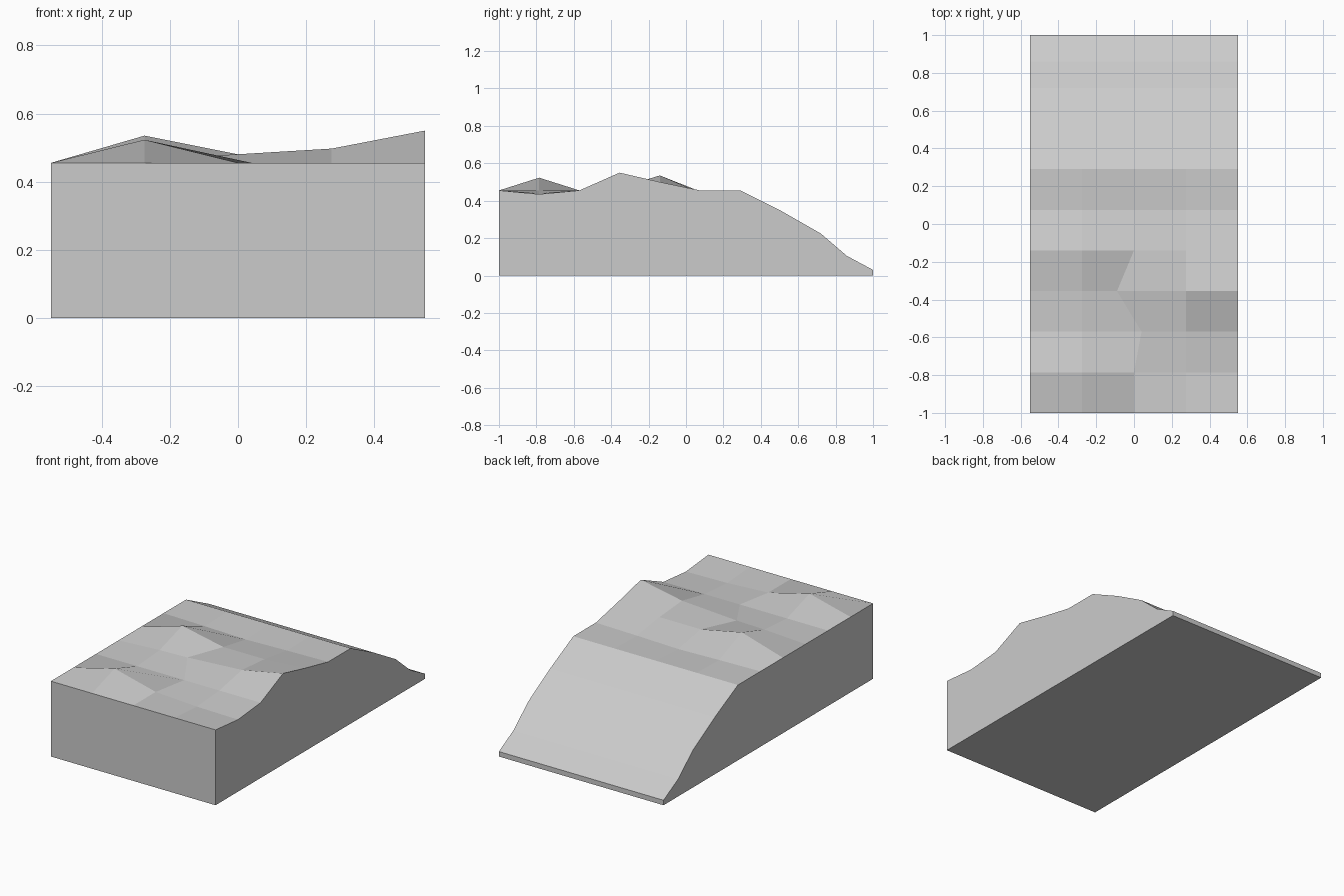
import bpy
import bmesh

default_cube = bpy.data.objects.get("Cube")
if default_cube:
    bpy.data.objects.remove(default_cube, do_unlink=True)

# Single plain colour
grey = bpy.data.materials.new("plain grey")
grey.use_nodes = True
colour = (0.6, 0.6, 0.6, 1)
grey.diffuse_color = colour
grey.node_tree.nodes["Principled BSDF"].inputs["Base Color"].default_value = colour

# Slope profile from front to back: (y, z)
HALF_WIDTH = 0.55
COLUMNS = 5
LEVEL = 0.455
profile = [(-1 + 0.215 * step, LEVEL) for step in range(7)]
profile += [(0.51, 0.345), (0.72, 0.225), (0.86, 0.105), (1, 0.03)]

# Bumps and dips: (column, row) -> height change
bumps = {
    (1, 1): 0.068, (3, 1): -0.015, (4, 1): -0.02,
    (1, 3): 0.015, (2, 3): 0.02, (3, 3): 0.042, (4, 3): 0.095,
    (1, 4): 0.08, (2, 4): 0.025, (3, 4): 0.025, (4, 4): 0.045,
    (1, 5): -0.005, (2, 5): -0.012, (3, 5): -0.005,
}
# Sideways shifts along the middle line
shifts = {(2, 2): 0.04, (2, 3): -0.09}

bm = bmesh.new()


def terrain_vertex(column, row):
    y, z = profile[row]
    x = HALF_WIDTH * (2 * column / (COLUMNS - 1) - 1)
    key = (column, row)
    return bm.verts.new((x + shifts.get(key, 0), y, z + bumps.get(key, 0)))


# Faceted top surface
rows = len(profile)
grid = [[terrain_vertex(c, r) for c in range(COLUMNS)] for r in range(rows)]
for near, far in zip(grid, grid[1:]):
    for c in range(COLUMNS - 1):
        bm.faces.new((near[c], near[c + 1], far[c + 1], far[c]))

# Flat walls down to the floor, and the underside
left_edge = [line[-1] for line in grid]
right_edge = [line[0] for line in grid]
corners = {}
for edge in (left_edge, right_edge):
    for vert in (edge[0], edge[-1]):
        corners[vert] = bm.verts.new((vert.co.x, vert.co.y, 0))
for edge in (left_edge, right_edge, grid[0], grid[-1]):
    bm.faces.new(edge + [corners[edge[-1]], corners[edge[0]]])
bm.faces.new((corners[grid[0][0]], corners[grid[-1][0]],
              corners[grid[-1][-1]], corners[grid[0][-1]]))
bmesh.ops.recalc_face_normals(bm, faces=bm.faces)

mesh = bpy.data.meshes.new("terrain_block")
bm.to_mesh(mesh)
bm.free()
mesh.materials.append(grey)
terrain = bpy.data.objects.new("terrain_block", mesh)
bpy.context.collection.objects.link(terrain)
